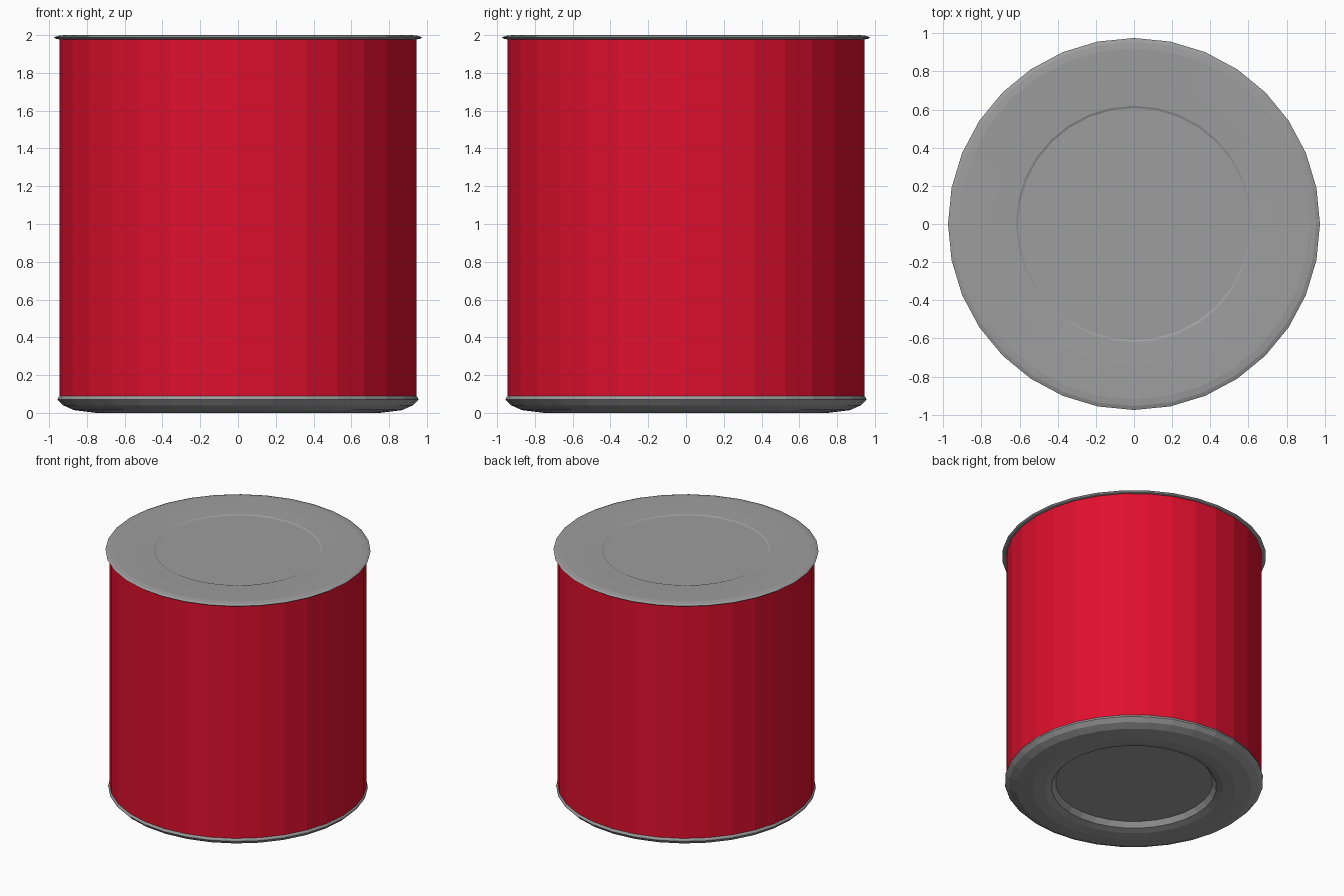
import bpy, bmesh, math

SIDES = 32

cube = bpy.data.objects.get("Cube")
if cube:
    bpy.data.objects.remove(cube, do_unlink=True)


def material(name, colour):
    mat = bpy.data.materials.new(name)
    mat.use_nodes = True
    mat.diffuse_color = colour
    mat.node_tree.nodes["Principled BSDF"].inputs["Base Color"].default_value = colour
    return mat


def lathe(name, profile, mat, cap_start=False, cap_end=False):
    """Revolve (radius, height) points around z, listed from bottom to top."""
    bm = bmesh.new()
    rings = []
    for r, z in profile:
        rings.append([bm.verts.new((r * math.cos(a), r * math.sin(a), z))
                      for a in (math.tau * i / SIDES for i in range(SIDES))])
    for low, high in zip(rings, rings[1:]):
        for i in range(SIDES):
            j = (i + 1) % SIDES
            bm.faces.new((low[i], low[j], high[j], high[i]))
    if cap_start:
        bm.faces.new(rings[0][::-1])
    if cap_end:
        bm.faces.new(rings[-1])
    mesh = bpy.data.meshes.new(name)
    bm.to_mesh(mesh)
    bm.free()
    mesh.materials.append(mat)
    obj = bpy.data.objects.new(name, mesh)
    bpy.context.collection.objects.link(obj)
    return obj


red = material("red paint", (0.74, 0.005, 0.027, 1))
metal = material("grey metal", (0.34, 0.34, 0.34, 1))

# Painted wall
lathe("can_wall", [(0.945, 0.09), (0.945, 1.98)], red)

# Bottom end: recessed panel, rounded foot and seam
lathe("bottom_end", [(0.58, 0.06), (0.61, 0.02), (0.66, 0.005), (0.75, 0.0),
                     (0.87, 0.015), (0.925, 0.04), (0.955, 0.07),
                     (0.952, 0.08), (0.94, 0.097)], metal, cap_start=True)

# Top end: overhanging lip with a shallow recessed panel
lathe("top_end", [(0.94, 1.976), (0.965, 1.981), (0.975, 1.988), (0.955, 1.996),
                  (0.92, 2.0), (0.75, 1.997), (0.62, 1.992), (0.608, 1.987)],
      metal, cap_end=True)
